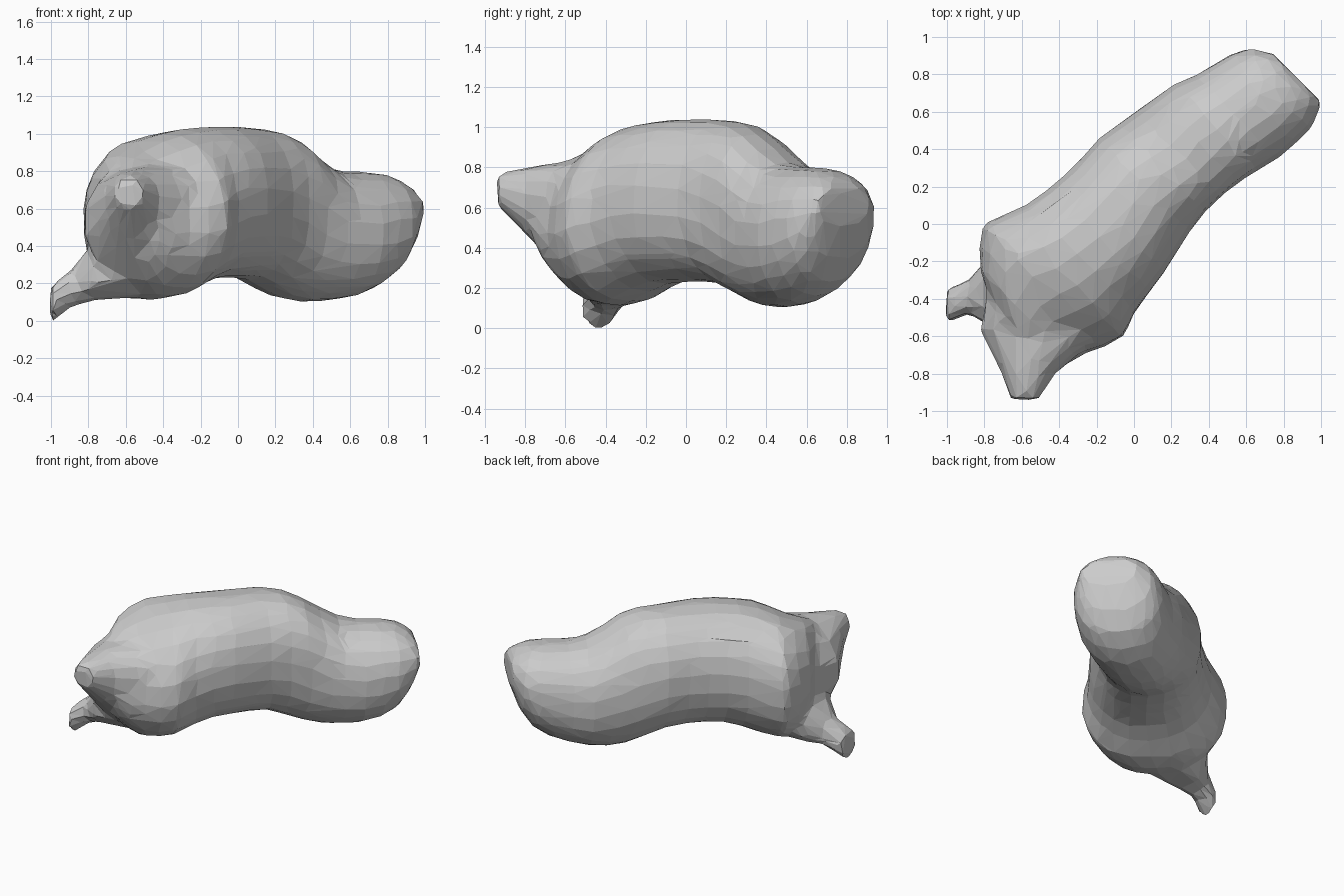
import bpy, bmesh, math
from mathutils import Vector

if "Cube" in bpy.data.objects:
    bpy.data.objects.remove(bpy.data.objects["Cube"])

bm = bmesh.new()


def loft(rings):
    """Skin a list of equal-sized point rings and cap both ends."""
    loops = [[bm.verts.new(p) for p in ring] for ring in rings]
    n = len(loops[0])
    faces = [bm.faces.new((a[i], a[(i + 1) % n], b[(i + 1) % n], b[i]))
             for a, b in zip(loops, loops[1:]) for i in range(n)]
    faces += [bm.faces.new(loops[0]), bm.faces.new(loops[-1])]
    bmesh.ops.recalc_face_normals(bm, faces=faces)


def oval(a0, a1, z0, z1, sides, e=0.9):
    """Points of an oval: (sideways, height, sine of the angle)."""
    for i in range(sides):
        a = 2 * math.pi * (i + 0.5) / sides
        c, s = (math.copysign(abs(f(a)) ** e, f(a)) for f in (math.cos, math.sin))
        yield (a0 + a1) / 2 + (a1 - a0) / 2 * c, (z0 + z1) / 2 + (z1 - z0) / 2 * s, s


def body_ring(s, t0, t1, z0, z1):
    """Cross-section at distance s along the diagonal, its top leaning sideways."""
    lean = 0.17 * min(max(-s - 0.15, 0), 0.5) - 0.05 * math.exp(-((s - 0.42) / 0.14) ** 2)
    pts = []
    for t, z, up in oval(t0, t1, z0, z1, 22):
        t -= lean * max(up, 0) * (1 if t > t0 + 0.2 else 0.3)
        pts.append(Vector(((s + t) / math.sqrt(2), (s - t) / math.sqrt(2), z)))
    return pts


# Lumpy body: (distance along diagonal, side limits, height limits)
stations = [
    (-0.84, -0.22, 0.26, 0.30, 0.83),
    (-0.76, -0.40, 0.29, 0.20, 0.88),
    (-0.67, -0.50, 0.31, 0.125, 0.92),
    (-0.57, -0.57, 0.36, 0.11, 0.965),
    (-0.46, -0.53, 0.39, 0.13, 1.00),
    (-0.33, -0.48, 0.34, 0.18, 1.025),
    (-0.20, -0.46, 0.32, 0.22, 1.035),
    (-0.07, -0.45, 0.30, 0.23, 1.04),
    (0.06, -0.45, 0.27, 0.23, 1.04),
    (0.19, -0.46, 0.24, 0.22, 1.035),
    (0.32, -0.44, 0.22, 0.165, 1.02),
    (0.44, -0.42, 0.22, 0.12, 0.97),
    (0.56, -0.40, 0.24, 0.10, 0.89),
    (0.68, -0.38, 0.27, 0.105, 0.82),
    (0.80, -0.33, 0.30, 0.12, 0.80),
    (0.92, -0.30, 0.31, 0.16, 0.80),
    (1.03, -0.27, 0.31, 0.23, 0.79),
    (1.11, -0.22, 0.28, 0.35, 0.76),
    (1.17, -0.13, 0.25, 0.52, 0.71),
]
loft([body_ring(*st) for st in stations])

# Broad head tapering to a blunt snout: (y, x limits, height limits)
head = [
    (-0.25, -0.80, 0.05, 0.18, 0.97),
    (-0.42, -0.80, -0.02, 0.13, 0.91),
    (-0.57, -0.83, -0.08, 0.22, 0.835),
    (-0.68, -0.77, -0.27, 0.34, 0.82),
    (-0.80, -0.71, -0.42, 0.47, 0.80),
    (-0.94, -0.66, -0.51, 0.61, 0.77),
]
loft([[Vector((x, y, z)) for x, z, _ in oval(*lim, 14)] for y, *lim in head])

# Flared foot at the lower front corner: (x, y limits, height limits)
foot = [
    (-0.55, -0.58, -0.10, 0.11, 0.54),
    (-0.77, -0.56, -0.16, 0.10, 0.44),
    (-0.89, -0.48, -0.30, 0.07, 0.28),
    (-1.005, -0.54, -0.34, -0.02, 0.19),
]
loft([[Vector((x, y, z)) for y, z, _ in oval(*lim, 8)] for x, *lim in foot])

mesh = bpy.data.meshes.new("body")
bm.to_mesh(mesh)
bm.free()
body = bpy.data.objects.new("body", mesh)
bpy.context.collection.objects.link(body)

# Fuse the masses into one skin, then reduce it to low-poly facets
fuse = body.modifiers.new("fuse", 'REMESH')
fuse.mode = 'VOXEL'
fuse.voxel_size = 0.03
soften = body.modifiers.new("soften", 'SMOOTH')
soften.factor = 0.5
soften.iterations = 4
facets = body.modifiers.new("facets", 'DECIMATE')
facets.ratio = 0.06
